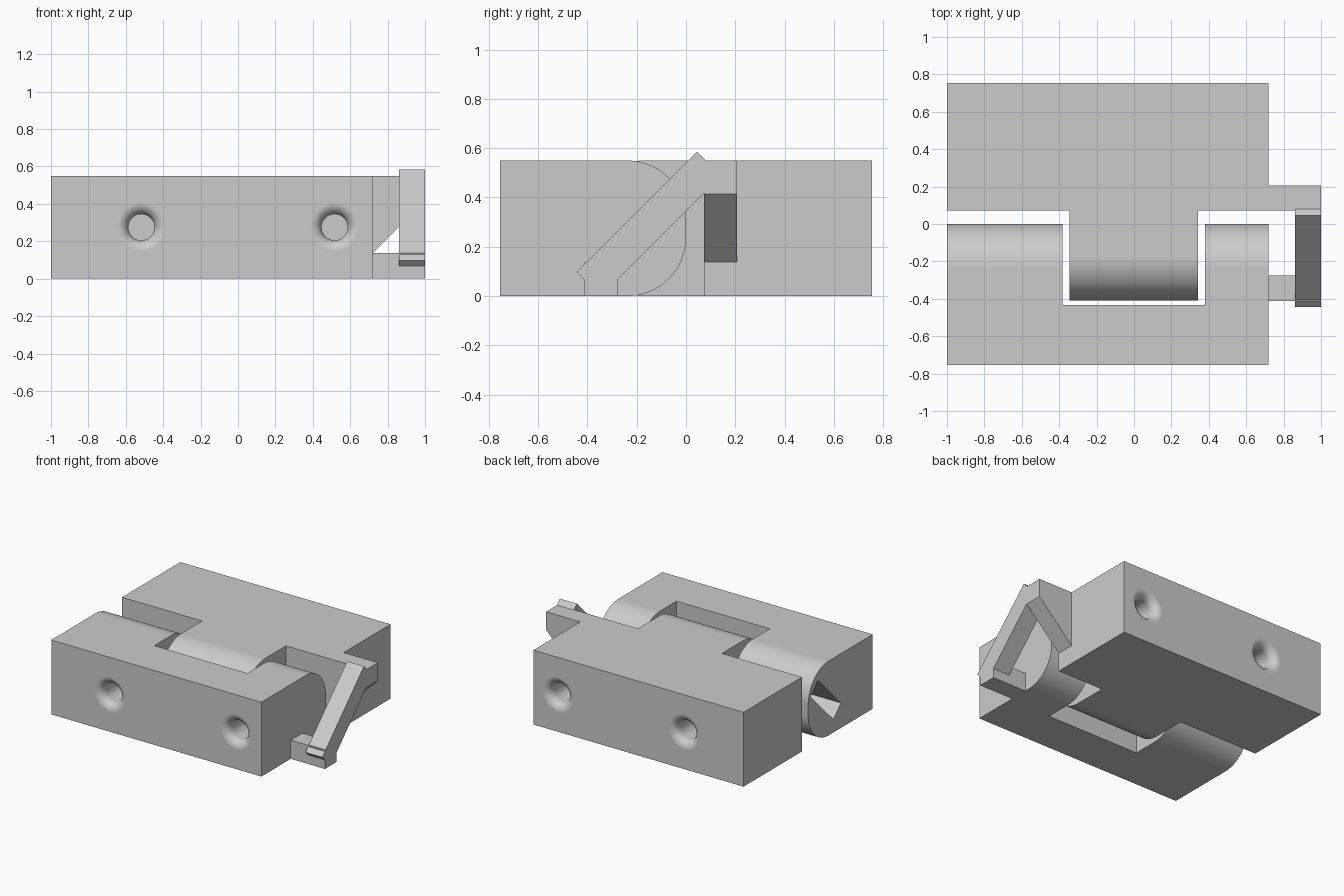
import bpy, bmesh
from math import sin, cos, pi, radians

if "Cube" in bpy.data.objects:
    bpy.data.objects.remove(bpy.data.objects["Cube"])

H = 0.55          # block height
MID = H / 2
END = 0.755       # outer y of both leaves
SIDE = 0.72       # right-hand x of both leaves
ROUND = 0.238     # knuckle edge radius

grey = bpy.data.materials.new("plain_grey")
grey.use_nodes = True
colour = (0.6, 0.6, 0.6, 1)
grey.diffuse_color = colour
grey.node_tree.nodes["Principled BSDF"].inputs["Base Color"].default_value = colour


def finish(name, bm):
    bmesh.ops.recalc_face_normals(bm, faces=bm.faces)
    mesh = bpy.data.meshes.new(name)
    bm.to_mesh(mesh)
    bm.free()
    mesh.materials.append(grey)
    ob = bpy.data.objects.new(name, mesh)
    bpy.context.collection.objects.link(ob)
    return ob


def prism(name, points, lo, hi, along="x"):
    """Extrude a profile: (y, z) points along x, or (x, z) points along y."""
    bm = bmesh.new()
    if along == "x":
        verts = [bm.verts.new((lo, a, b)) for a, b in points]
        step = (hi - lo, 0, 0)
    else:
        verts = [bm.verts.new((a, lo, b)) for a, b in points]
        step = (0, hi - lo, 0)
    face = bm.faces.new(verts)
    out = bmesh.ops.extrude_face_region(bm, geom=[face])
    moved = [g for g in out["geom"] if isinstance(g, bmesh.types.BMVert)]
    bmesh.ops.translate(bm, verts=moved, vec=step)
    return finish(name, bm)


def box(name, x0, x1, y0, y1, z0, z1):
    return prism(name, [(y0, z0), (y1, z0), (y1, z1), (y0, z1)], x0, x1)


def rounded_end(tip, far, steps=20):
    """Side profile with a flat far end and two rounded edges at the tip."""
    s = 1 if tip > far else -1
    arc = [(tip - s * ROUND * (1 - sin(t)), ROUND * (1 - cos(t)))
           for t in (i * pi / 2 / steps for i in range(steps + 1))]
    return [(far, 0)] + arc + [(y, H - z) for y, z in reversed(arc)] + [(far, H)]


def screw_hole(x, s):
    """Blind round hole cutter with a filleted mouth, on the s * y end."""
    r, fillet, depth, n, sides = 0.07, 0.06, 0.2, 8, 40
    prof = [(0, depth), (r, depth)]
    for i in range(n + 1):
        t = i * pi / 2 / n
        prof.append((r + fillet * (1 - cos(t)), fillet * (1 - sin(t))))
    prof += [(r + fillet, -0.03), (0, -0.03)]
    bm = bmesh.new()
    vs = [bm.verts.new((x + a, s * (END - d), MID)) for a, d in prof]
    es = [bm.edges.new(p) for p in zip(vs, vs[1:])]
    bmesh.ops.spin(bm, geom=vs + es, cent=(x, 0, MID), axis=(0, 1, 0),
                   angle=2 * pi, steps=sides)
    bmesh.ops.remove_doubles(bm, verts=bm.verts, dist=0.0005)
    return finish("hole_cutter", bm)


def combine(ob, other, operation):
    bpy.context.view_layer.objects.active = ob
    mod = ob.modifiers.new("combine", "BOOLEAN")
    mod.operation = operation
    mod.solver = "EXACT"
    mod.object = other
    bpy.ops.object.modifier_apply(modifier=mod.name)
    bpy.data.objects.remove(other)


def smooth(ob):
    bpy.ops.object.select_all(action="DESELECT")
    ob.select_set(True)
    bpy.context.view_layer.objects.active = ob
    bpy.ops.object.shade_smooth_by_angle(angle=radians(30))
    mod = ob.modifiers.new("even_normals", "WEIGHTED_NORMAL")
    mod.keep_sharp = True


# Front leaf: rounded knuckles either side of an open slot
front_leaf = prism("front_leaf", rounded_end(0, -END), -1, SIDE)
combine(front_leaf, box("slot_cutter", -0.383, 0.38, -0.432, 0.2, -0.1, H + 0.1), "DIFFERENCE")

# Slanted key slot in the right knuckle's end
long, wide, cy = 0.19, 0.062, -0.205
k = 0.5 ** 0.5
corners = [(cy + k * (a - b), MID + k * (a + b))
           for a, b in ((-long, -wide), (long, -wide), (long, wide), (-long, wide))]
combine(front_leaf, prism("key_cutter", corners, -1.1, -0.65), "DIFFERENCE")

# Back leaf: block with a rounded tongue
back_leaf = box("back_leaf", -1, SIDE, 0.073, END, 0, H)
combine(back_leaf, prism("tongue", rounded_end(-0.41, 0.3), -0.345, 0.342), "UNION")

# Screw holes in both outer ends
for leaf, s in ((front_leaf, -1), (back_leaf, 1)):
    for x in (-0.517, 0.517):
        combine(leaf, screw_hole(x, s), "DIFFERENCE")
    smooth(leaf)

# Side lugs and the slanted strut that joins them
box("lower_lug", SIDE, 1, -0.412, -0.275, 0, 0.138)
prism("upper_lug", [(SIDE, 0.138), (1, 0.415), (1, H), (SIDE, H)], 0.073, 0.207, "y")
prism("slanted_strut", [(-0.443, 0.098), (-0.345, 0), (0.143, 0.487), (0.045, 0.585)], 0.862, 1)
